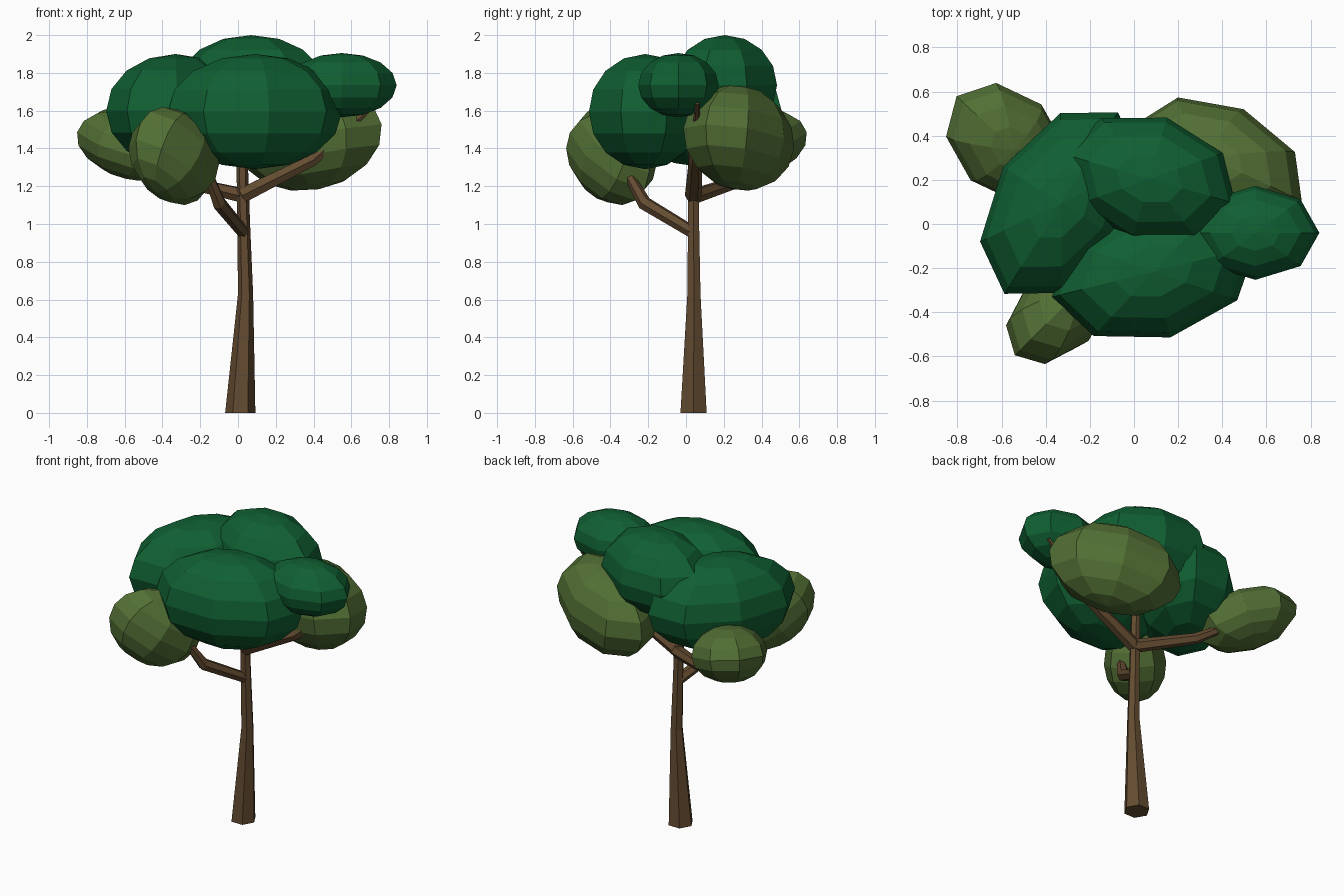
import bpy, bmesh
from math import radians, cos, sin, tau
from mathutils import Vector, Matrix

if "Cube" in bpy.data.objects:
    bpy.data.objects.remove(bpy.data.objects["Cube"])


def material(name, rgb):
    m = bpy.data.materials.new(name)
    m.diffuse_color = (*rgb, 1)
    m.use_nodes = True
    m.node_tree.nodes["Principled BSDF"].inputs["Base Color"].default_value = m.diffuse_color
    return m


BARK = material("bark", (0.125, 0.07, 0.03))
DARK = material("dark_leaves", (0.005, 0.115, 0.032))
LIGHT = material("light_leaves", (0.085, 0.16, 0.035))


def finish(name, bm, mat):
    bmesh.ops.recalc_face_normals(bm, faces=bm.faces)
    me = bpy.data.meshes.new(name)
    bm.to_mesh(me)
    bm.free()
    me.materials.append(mat)
    ob = bpy.data.objects.new(name, me)
    bpy.context.collection.objects.link(ob)


def limb(name, points, upright=False, sides=6):
    """Tapered low-poly tube through (x, y, z, radius) points."""
    bm = bmesh.new()
    pos = [Vector(p[:3]) for p in points]
    rings = []
    for i, p in enumerate(pos):
        d = pos[min(i + 1, len(pos) - 1)] - pos[max(i - 1, 0)]
        side = Vector((1, 0, 0)) if upright else d.cross(Vector((0, 0, 1))).normalized()
        up = Vector((0, 1, 0)) if upright else side.cross(d).normalized()
        r = points[i][3]
        rings.append([bm.verts.new(p + r * (side * cos(tau * k / sides) + up * sin(tau * k / sides)))
                      for k in range(sides)])
    for a, b in zip(rings, rings[1:]):
        for k in range(sides):
            j = (k + 1) % sides
            bm.faces.new((a[k], a[j], b[j], b[k]))
    bm.faces.new(rings[0])
    bm.faces.new(rings[-1])
    finish(name, bm, BARK)


def leaf_clump(name, centre, radii, heading, tilt, mat):
    """Stretched 8-sided ball; heading turns it about z, tilt raises its far end."""
    bm = bmesh.new()
    m = (Matrix.Translation(centre) @ Matrix.Rotation(radians(heading), 4, 'Z')
         @ Matrix.Rotation(radians(-tilt), 4, 'Y') @ Matrix.Diagonal((*radii, 1)))
    bmesh.ops.create_uvsphere(bm, u_segments=8, v_segments=8, radius=1, matrix=m)
    finish(name, bm, mat)


# trunk
limb("trunk", [(0.012, 0.04, 0, 0.08), (0.04, 0.042, 0.63, 0.04),
               (0.03, 0.04, 1.0, 0.034), (0.018, 0.04, 1.5, 0.028)], upright=True)

# branches
limb("front_branch", [(0.025, 0.03, 0.96, 0.034), (-0.10, -0.22, 1.11, 0.038),
                      (-0.16, -0.31, 1.27, 0.026)])
limb("right_branch", [(0.02, 0.04, 1.15, 0.046), (0.40, 0.05, 1.34, 0.035),
                      (0.73, 0.06, 1.64, 0.012)])
limb("back_left_branch", [(0.03, 0.05, 1.15, 0.042), (-0.27, 0.26, 1.22, 0.034),
                          (-0.60, 0.45, 1.42, 0.012)])

# dark upper foliage
leaf_clump("front_foliage", (0.09, -0.215, 1.595), (0.475, 0.308, 0.305), 14, 0, DARK)
leaf_clump("top_foliage", (0.07, 0.205, 1.735), (0.405, 0.288, 0.265), -16, 0, DARK)
leaf_clump("left_foliage", (-0.33, 0.095, 1.6), (0.485, 0.31, 0.3), 58, 0, DARK)
leaf_clump("right_foliage", (0.55, -0.04, 1.735), (0.29, 0.213, 0.17), 0, 0, DARK)

# light lower foliage
leaf_clump("back_right_foliage", (0.385, 0.28, 1.455), (0.42, 0.265, 0.275), -25, 10, LIGHT)
leaf_clump("back_left_foliage", (-0.58, 0.37, 1.42), (0.32, 0.235, 0.175), 137, 17, LIGHT)
leaf_clump("front_left_foliage", (-0.34, -0.395, 1.36), (0.305, 0.19, 0.235), 225, 35, LIGHT)
